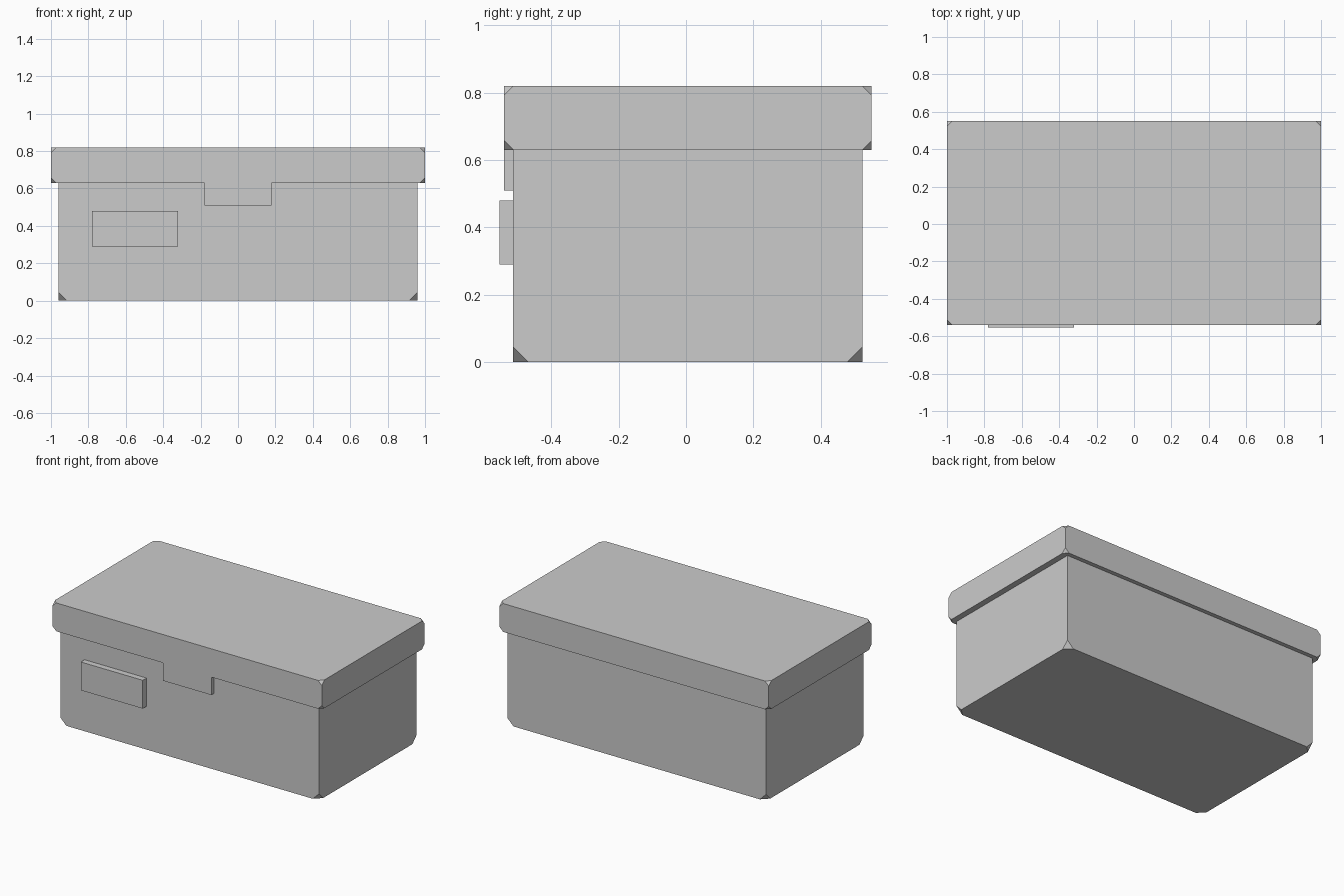
import bpy, bmesh

if "Cube" in bpy.data.objects:
    bpy.data.objects.remove(bpy.data.objects["Cube"])

grey = bpy.data.materials.new("plain_grey")
grey.diffuse_color = (0.6, 0.6, 0.6, 1)
grey.use_nodes = True
grey.node_tree.nodes["Principled BSDF"].inputs["Base Color"].default_value = grey.diffuse_color


def box(name, x, y, z, clip=0.0):
    """Box from (min, max) ranges, with its corners clipped off by `clip`."""
    bm = bmesh.new()
    bmesh.ops.create_cube(bm, size=1)
    for v in bm.verts:
        v.co = [r[0] if c < 0 else r[1] for c, r in zip(v.co, (x, y, z))]
    if clip:
        bmesh.ops.bevel(bm, geom=bm.verts[:], offset=clip, segments=1,
                        affect='VERTICES')
    bmesh.ops.recalc_face_normals(bm, faces=bm.faces[:])
    mesh = bpy.data.meshes.new(name)
    bm.to_mesh(mesh)
    bm.free()
    mesh.materials.append(grey)
    obj = bpy.data.objects.new(name, mesh)
    bpy.context.collection.objects.link(obj)
    return obj


# Container, its top tucked inside the lid
box("box_body", (-0.96, 0.96), (-0.513, 0.523), (0, 0.72), 0.045)
# Overhanging lid
box("lid", (-1, 1), (-0.54, 0.551), (0.63, 0.82), 0.028)
# Front tab hanging flush from the lid
box("lid_tab", (-0.18, 0.18), (-0.54, -0.512), (0.51, 0.63))
# Raised label plate
box("label_plate", (-0.78, -0.32), (-0.553, -0.512), (0.29, 0.48))
